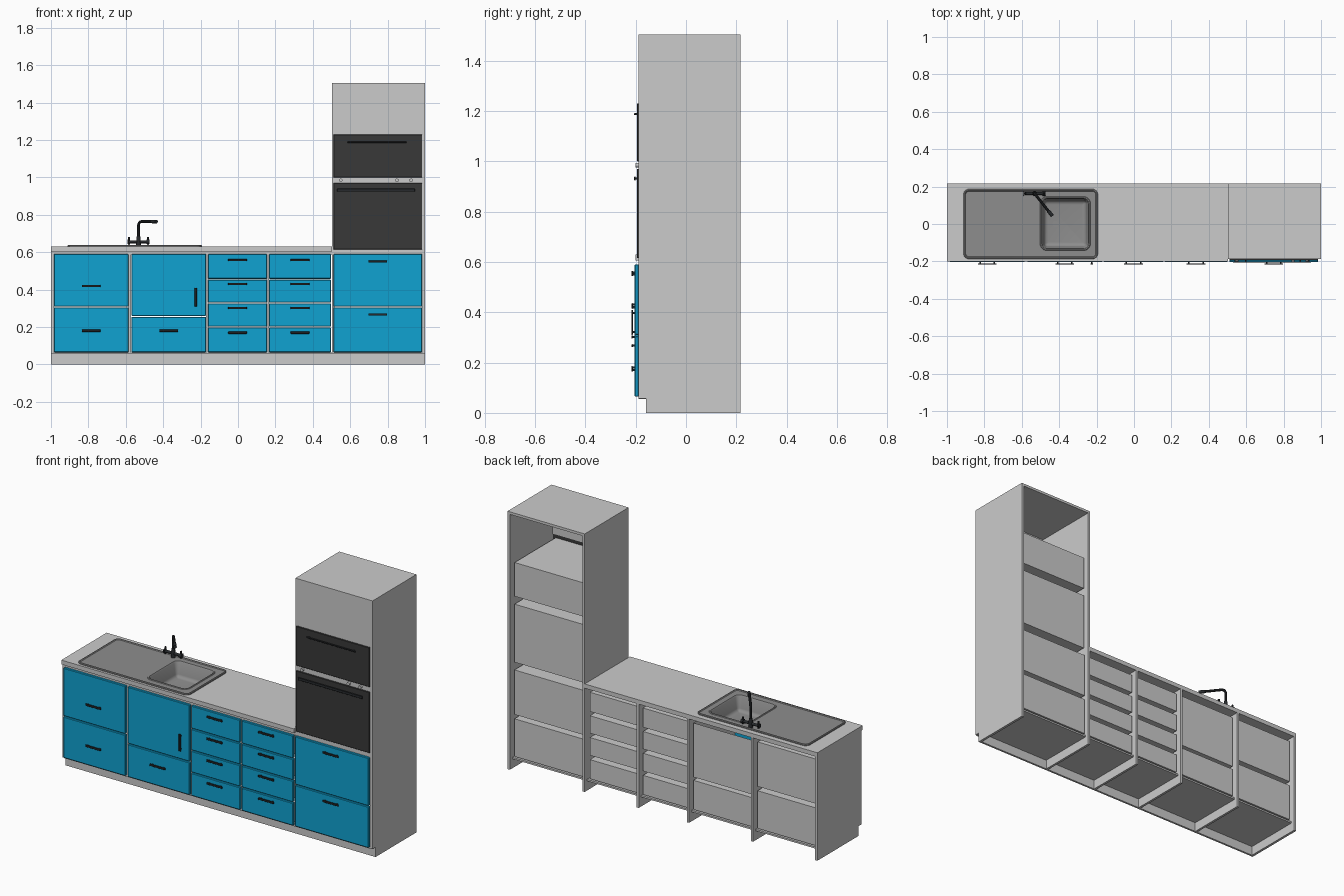
import bpy, bmesh, math
from mathutils import Vector

if "Cube" in bpy.data.objects:
    bpy.data.objects.remove(bpy.data.objects["Cube"])

BACK, FRONT, DOOR = 0.217, -0.188, -0.204


def material(name, r, g, b):
    m = bpy.data.materials.new(name)
    m.diffuse_color = (r, g, b, 1)
    m.use_nodes = True
    m.node_tree.nodes["Principled BSDF"].inputs["Base Color"].default_value = m.diffuse_color
    return m


BLUE = material("blue_front", 0.005, 0.36, 0.64)
BLACK = material("black_glass", 0.04, 0.04, 0.04)
DARK = material("dark_metal", 0.02, 0.023, 0.026)
STEEL = material("sink_grey", 0.27, 0.27, 0.27)


def finish(bm, name, mat=None, smooth=False):
    bmesh.ops.recalc_face_normals(bm, faces=bm.faces)
    me = bpy.data.meshes.new(name)
    bm.to_mesh(me)
    bm.free()
    ob = bpy.data.objects.new(name, me)
    bpy.context.collection.objects.link(ob)
    if mat:
        me.materials.append(mat)
    if smooth:
        bpy.ops.object.select_all(action='DESELECT')
        ob.select_set(True)
        bpy.context.view_layer.objects.active = ob
        bpy.ops.object.shade_smooth_by_angle(angle=math.radians(35))
    return ob


def box(name, x0, x1, y0, y1, z0, z1, mat=None, bevel=0.0, open_top=False):
    bm = bmesh.new()
    bmesh.ops.create_cube(bm, size=1)
    for v in bm.verts:
        v.co = Vector((x0 + (v.co.x + .5) * (x1 - x0),
                       y0 + (v.co.y + .5) * (y1 - y0),
                       z0 + (v.co.z + .5) * (z1 - z0)))
    if open_top:
        bmesh.ops.delete(bm, geom=[f for f in bm.faces if f.calc_center_median().z > z1 - 1e-5], context='FACES')
    if bevel:
        bmesh.ops.bevel(bm, geom=bm.edges[:], offset=bevel, segments=1, affect='EDGES')
    return finish(bm, name, mat)


def rod(name, a, b, r, mat=None, r2=None, sides=20):
    a, b = Vector(a), Vector(b)
    bm = bmesh.new()
    bmesh.ops.create_cone(bm, cap_ends=True, segments=sides, radius1=r,
                          radius2=r if r2 is None else r2, depth=(b - a).length)
    q = (b - a).to_track_quat('Z', 'Y')
    for v in bm.verts:
        v.co = q @ v.co + (a + b) / 2
    return finish(bm, name, mat, True)


def handle(name, x, z, length=0.1, vertical=False, y=DOOR, reach=0.013, thick=0.006):
    h = length / 2
    w, t = (thick, h) if vertical else (h, thick)
    box(name, x - w, x + w, y - reach, y - reach + 0.006, z - t, z + t, DARK, 0.0015)
    for s in (-1, 1):
        o = s * (h - 0.012)
        px, pz = (x, z + o) if vertical else (x + o, z)
        box(name + "_post", px - .004, px + .004, y - reach + .004, y + .001, pz - .004, pz + .004, DARK)


# Side panels and dividers, each with a toe-kick notch
def side_panel(name, x0, x1, height):
    bm = bmesh.new()
    prof = [(-.16, 0), (BACK, 0), (BACK, height), (FRONT, height), (FRONT, .057), (-.16, .057)]
    f = bm.faces.new([bm.verts.new((x0, y, z)) for y, z in prof])
    ext = bmesh.ops.extrude_face_region(bm, geom=[f])
    bmesh.ops.translate(bm, vec=(x1 - x0, 0, 0), verts=[g for g in ext["geom"] if isinstance(g, bmesh.types.BMVert)])
    finish(bm, name)


side_panel("left_side_panel", -1, -.985, .605)
for x in (-.578, -.165, .16):
    side_panel("divider", x - .007, x + .007, .605)
side_panel("tall_left_panel", .502, .516, 1.505)
side_panel("tall_right_panel", .985, 1, 1.505)
box("plinth_left", -1, .157, -.16, -.148, 0, .057)
box("plinth_right", .158, 1, -.16, -.148, 0, .057)
box("cabinet_floor", -.99, .99, FRONT, .195, .055, .065)
box("top_rail", -.99, .51, FRONT, -.17, .588, .605)

# Tall unit shell parts
box("tall_top", .502, 1, FRONT, BACK, 1.49, 1.505)
box("tall_upper_front", .51, .99, FRONT, -.176, 1.225, 1.5)
box("oven_control_strip", .51, .99, FRONT, -.17, .965, 1.005)
box("oven_base_strip", .51, .99, FRONT, -.17, .588, .618)

# Columns of drawers and doors: x range, row limits, handle heights
TWO, FOUR = [(.31, .59), (.065, .305)], [(.458, .59), (.331, .453), (.202, .326), (.065, .197)]
H4 = [.558, .43, .302, .17]
columns = [(-.985, -.585, TWO, [.42, .18]),
           (-.57, -.17, [(.26, .59), (.065, .255)], [.36, .18]),
           (-.16, .155, FOUR, H4),
           (.165, .498, FOUR, H4),
           (.51, .985, TWO, [.55, .267])]
for c, (x0, x1, rows, heights) in enumerate(columns):
    for r, ((z0, z1), hz) in enumerate(zip(rows, heights)):
        sink_door = c == 1 and r == 0
        box("cabinet_front", x0, x1, DOOR, FRONT + .001, z0, z1, BLUE, .003)
        box("drawer_box", x0 + .014, x1 - .014, FRONT, .195, z0 + (.002 if sink_door else .008), z1 - .012,
            open_top=sink_door)
        if sink_door:
            handle("door_handle", -.226, hz, vertical=True)
        else:
            handle("drawer_handle", (x0 + x1) / 2, hz)

# Built-in microwave and oven
for name, z0, z1, top in (("microwave", 1.0, 1.23, 1.205), ("oven", .615, .97, .962)):
    box(name + "_front", .51, .985, -.195, FRONT + .004, z0, z1, BLACK, .002)
    box(name + "_body", .53, .97, FRONT + .004, .195, z0 + .008, top)
handle("microwave_handle", .743, 1.188, .315, y=-.195, reach=.011, thick=.004)
handle("oven_handle", .738, .932, .415, y=-.195, reach=.011, thick=.008)
for x in (.55, .85, .925):
    rod("oven_knob", (x, FRONT + .002, .985), (x, -.2, .985), .009)

# Countertop with an opening for the bowl
top = box("countertop", -1, .502, -.201, BACK, .605, .63)
cut = box("bowl_cutter", -.51, -.225, -.15, .155, .5, .7)
cut.hide_render = True
mod = top.modifiers.new("opening", 'BOOLEAN')
mod.object, mod.operation = cut, 'DIFFERENCE'
bpy.context.view_layer.objects.active = top
bpy.ops.object.modifier_apply(modifier=mod.name)
bpy.data.objects.remove(cut)


# Sink: rounded rectangle loops bridged from the outer rim to the bowl floor
def rounded(bm, x0, x1, y0, y1, r, z, inset=0.0):
    x0, x1, y0, y1, r = x0 + inset, x1 - inset, y0 + inset, y1 - inset, max(r - inset, .004)
    verts = []
    for k, (cx, cy) in enumerate(((x1 - r, y1 - r), (x0 + r, y1 - r), (x0 + r, y0 + r), (x1 - r, y0 + r))):
        for i in range(7):
            a = math.pi / 2 * (k + i / 6)
            verts.append(bm.verts.new((cx + r * math.cos(a), cy + r * math.sin(a), z)))
    return verts


bm = bmesh.new()
RIM, BOWL = (-.912, -.193, -.187, .187, .03), (-.503, -.232, -.143, .148, .04)
loops = [rounded(bm, *RIM, .629), rounded(bm, *RIM, .635), rounded(bm, *RIM, .638, .003),
         rounded(bm, *RIM, .638, .008), rounded(bm, *RIM, .634, .012)]
for inset, z in ((0, .634), (.003, .637), (.009, .637), (.014, .631), (.022, .565),
                 (.026, .556), (.034, .55), (.044, .548)):
    loops.append(rounded(bm, *BOWL, z, inset))
for a, b in zip(loops, loops[1:]):
    for i in range(len(a)):
        j = (i + 1) % len(a)
        bm.faces.new((a[i], a[j], b[j], b[i]))
bm.faces.new(loops[-1])
finish(bm, "sink", STEEL, True)
rod("sink_drain", (-.42, .0, .545), (-.42, .0, .551), .016, STEEL)

# Mixer tap: base, cross body, two grips and a bent spout
TX, TY = -.532, .163
rod("tap_base", (TX, TY, .633), (TX, TY, .685), .013, DARK, .010)
rod("tap_body", (TX - .05, TY, .656), (TX + .05, TY, .656), .008, DARK)
for s in (-1, 1):
    gx = TX + s * .05
    rod("tap_grip", (gx - .006, TY, .656), (gx + .008 * s, TY, .656), .013, DARK)
    box("tap_lever", gx - .005, gx + .005, TY - .006, TY + .006, .64, .682, DARK, .002)
d = Vector((.097, -.122, 0)).normalized()
path = [Vector((TX, TY, .68))]
for i in range(9):
    a = math.pi / 2 * i / 8
    path.append(Vector((TX, TY, .74)) + d * .024 * (1 - math.cos(a)) + Vector((0, 0, .024 * math.sin(a))))
path.append(Vector((TX, TY, .764)) + d * .148)
cu = bpy.data.curves.new("tap_spout", 'CURVE')
cu.dimensions, cu.bevel_depth, cu.bevel_resolution, cu.use_fill_caps = '3D', .0075, 3, True
sp = cu.splines.new('POLY')
sp.points.add(len(path) - 1)
for p, co in zip(sp.points, path):
    p.co = (*co, 1)
cu.materials.append(DARK)
spout = bpy.data.objects.new("tap_spout", cu)
bpy.context.collection.objects.link(spout)
bpy.ops.object.select_all(action='DESELECT')
spout.select_set(True)
bpy.context.view_layer.objects.active = spout
bpy.ops.object.convert(target='MESH')
bpy.ops.object.shade_smooth_by_angle(angle=math.radians(35))
rod("tap_nozzle", path[-1] - d * .028, path[-1] + d * .006, .0095, DARK)
